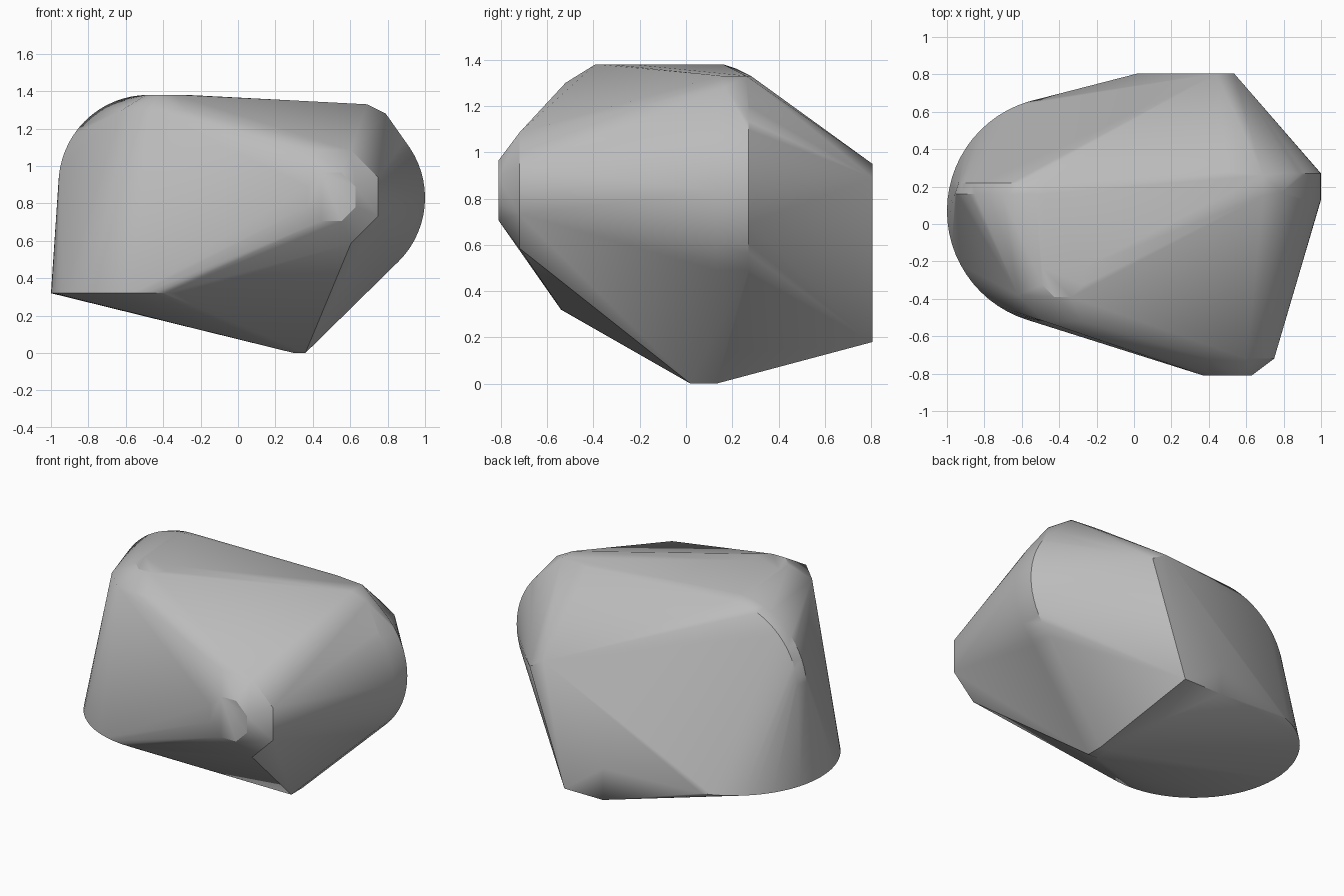
import bpy, bmesh
from math import cos, sin, pi
from mathutils import Vector

cube = bpy.data.objects.get("Cube")
if cube:
    bpy.data.objects.remove(cube, do_unlink=True)


def ring(center, radius, axis, sides=64, turn=0.0):
    """Points of a circle or polygon lying square to the given axis."""
    points = []
    for i in range(sides):
        a = 2 * pi * (i + turn) / sides
        u, v = radius * cos(a), radius * sin(a)
        offset = (u, v, 0) if axis == "z" else (u, 0, v)
        points.append(Vector(center) + Vector(offset))
    return points


points = []

# Lower side rim
points += ring((-0.39, 0.07, 0.32), 0.61, "z")

# Upper side disc with a softened back rim
points += ring((-0.48, 0.16, 0.90), 0.48, "y")
points += ring((-0.48, 0.22, 0.90), 0.46, "y")

# Thick disc on the opposite side
for y in (0.13, 0.27):
    points += ring((0.52, y, 0.83), 0.48, "y")

# Eight-sided front knob, wide ring and small cap
points += ring((0.50, -0.72, 0.835), 0.27, "y", 8, 0.5)
points += ring((0.50, -0.81, 0.835), 0.14, "y", 8, 0.5)

# Eight-sided top knob
points += ring((-0.38, -0.28, 1.30), 0.26, "z", 8, 0.5)
points += ring((-0.38, -0.28, 1.38), 0.12, "z", 8, 0.5)

# Shoulder corners above the thick disc
points += [Vector(p) for p in ((0.69, 0.15, 1.33), (0.69, 0.26, 1.33),
                               (0.50, 0.28, 1.33), (0.79, 0.17, 1.28))]

# Flat back plate
points += [Vector((x, 0.805, z)) for x, z in
           ((0.02, 0.18), (0.29, 0.18), (0.535, 0.89), (0.44, 0.95), (0.02, 0.38))]

# Small foot
points += [Vector((x, y, 0)) for x in (0.30, 0.36) for y in (0.02, 0.13)]

# Wrap one tight skin around all the parts
bm = bmesh.new()
for p in points:
    bm.verts.new(p)
bmesh.ops.convex_hull(bm, input=bm.verts[:])
bmesh.ops.delete(bm, geom=[v for v in bm.verts if not v.link_faces], context="VERTS")
bmesh.ops.recalc_face_normals(bm, faces=bm.faces[:])
mesh = bpy.data.meshes.new("rock_body")
bm.to_mesh(mesh)
bm.free()

body = bpy.data.objects.new("rock_body", mesh)
bpy.context.collection.objects.link(body)

# Plain grey
grey = bpy.data.materials.new("plain_grey")
grey.use_nodes = True
color = (0.5, 0.5, 0.5, 1)
grey.diffuse_color = color
grey.node_tree.nodes["Principled BSDF"].inputs["Base Color"].default_value = color
mesh.materials.append(grey)

# Soft shading with sharp ridges kept
bpy.ops.object.select_all(action="DESELECT")
body.select_set(True)
bpy.context.view_layer.objects.active = body
bpy.ops.object.shade_smooth_by_angle(angle=pi / 6)
